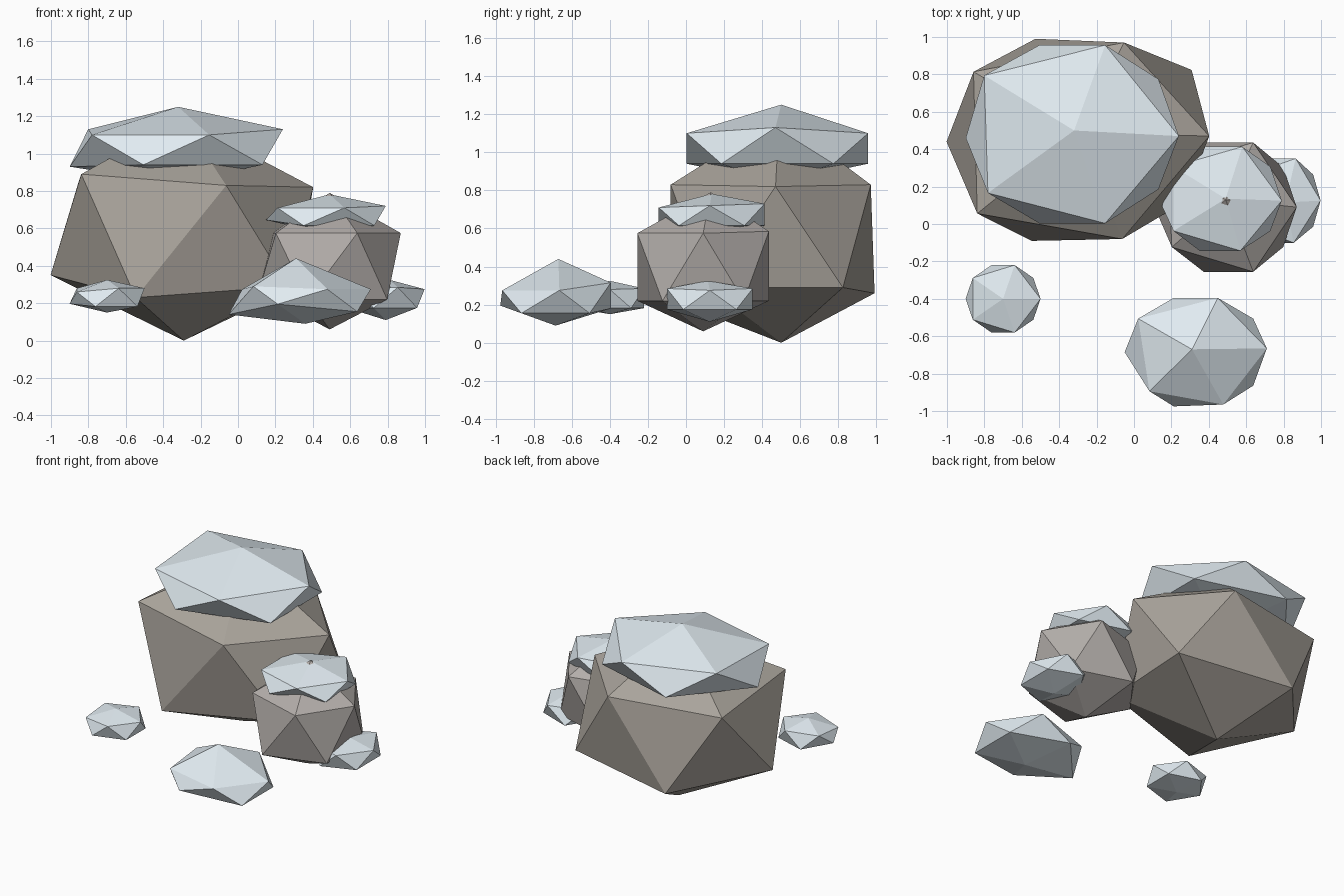
import bpy, bmesh, math
from mathutils import Vector

if "Cube" in bpy.data.objects:
    bpy.data.objects.remove(bpy.data.objects["Cube"])


def material(name, rgb):
    m = bpy.data.materials.new(name)
    m.diffuse_color = (*rgb, 1)
    m.use_nodes = True
    m.node_tree.nodes["Principled BSDF"].inputs["Base Color"].default_value = m.diffuse_color
    return m


DARK_STONE = material("dark_stone", (0.40, 0.37, 0.33))
LIGHT_STONE = material("light_stone", (0.45, 0.42, 0.40))
SNOW = material("snow", (0.75, 0.83, 0.88))


def boulder(name, mat, centre, radii, heights, nudges={}):
    """Stretched 20-sided stone: bottom tip, lower ring L0-L4, upper ring U0-U4, top tip.
    heights are the z of those four levels; nudges shift single corners."""
    bm = bmesh.new()
    v = {}

    def corner(key, x, y, z):
        p = Vector((centre[0] + x * radii[0], centre[1] + y * radii[1], z))
        v[key] = bm.verts.new(p + Vector(nudges.get(key, (0, 0, 0))))

    bottom, low, high, top = heights
    corner("B", 0, 0, bottom)
    corner("T", 0, 0, top)
    r = 0.8944
    for k in range(5):
        a = math.radians(180 + 72 * k)
        b = a + math.radians(36)
        corner(f"L{k}", r * math.cos(a), r * math.sin(a), low)
        corner(f"U{k}", r * math.cos(b), r * math.sin(b), high)
    for k in range(5):
        l0, l1 = v[f"L{k}"], v[f"L{(k + 1) % 5}"]
        u0, u1 = v[f"U{k}"], v[f"U{(k + 1) % 5}"]
        for tri in ((v["B"], l1, l0), (l0, l1, u0), (u0, l1, u1), (u0, u1, v["T"])):
            bm.faces.new(tri)
    bmesh.ops.recalc_face_normals(bm, faces=bm.faces)
    mesh = bpy.data.meshes.new(name)
    bm.to_mesh(mesh)
    bm.free()
    mesh.materials.append(mat)
    ob = bpy.data.objects.new(name, mesh)
    bpy.context.collection.objects.link(ob)


# Large boulder and its snow cap
boulder("large_rock", DARK_STONE, (-0.30, 0.45), (0.785, 0.635), (0, 0.29, 0.83, 1.19),
        {"L0": (0, -0.01, 0.06), "L1": (-0.03, 0, -0.06), "L4": (-0.01, 0, -0.03),
         "L3": (0.04, 0.04, 0), "U0": (0.03, -0.06, 0.06), "U1": (0.02, 0.01, 0),
         "U2": (0, 0.02, -0.01), "U3": (0.03, -0.02, 0), "U4": (0.01, 0.03, 0),
         "B": (0.01, 0.05, 0), "T": (0, 0.04, 0)})
boulder("large_snow_cap", SNOW, (-0.33, 0.48), (0.637, 0.56), (0.84, 0.94, 1.10, 1.25),
        {"L0": (0, -0.02, -0.01), "U0": (0.01, -0.02, 0), "U2": (0, -0.01, 0.03),
         "U4": (-0.01, 0.02, 0.03), "T": (0.01, 0.02, 0)})

# Small boulder and its snow cap
boulder("small_rock", LIGHT_STONE, (0.49, 0.09), (0.425, 0.406), (0.06, 0.22, 0.575, 0.79),
        {"L0": (0, 0, 0.04), "U1": (0.03, 0, 0), "U3": (0.03, 0, 0.01),
         "U0": (0.02, 0, 0), "T": (0, 0.04, 0)})
boulder("small_snow_cap", SNOW, (0.47, 0.135), (0.358, 0.327), (0.57, 0.615, 0.71, 0.782),
        {"L0": (0, -0.04, 0.03), "L1": (-0.02, 0, 0), "U2": (0, -0.01, 0.01),
         "U3": (0.01, 0, 0.02), "T": (0.02, 0, 0)})

# Loose lumps of snow
boulder("front_snow_lump", SNOW, (0.33, -0.685), (0.425, 0.341), (0.09, 0.155, 0.275, 0.44),
        {"L0": (0, 0, -0.015), "L1": (0, 0, 0.04), "L4": (0, 0, 0.025), "U0": (0.06, -0.03, 0.015),
         "U1": (0.03, 0.01, 0), "U2": (0, 0.02, 0), "U3": (0, 0, 0.04),
         "B": (0.03, 0, 0), "T": (-0.02, 0.015, 0)})
boulder("left_snow_lump", SNOW, (-0.70, -0.40), (0.224, 0.212), (0.15, 0.182, 0.28, 0.325),
        {"L0": (0, 0, 0.015), "U0": (0, 0, -0.02), "U3": (0, 0, 0.005)})
boulder("right_snow_lump", SNOW, (0.79, 0.125), (0.232, 0.265), (0.11, 0.175, 0.275, 0.325),
        {"U1": (0, 0, 0.01), "U3": (0.01, 0, 0.01), "T": (0.02, -0.01, 0)})
